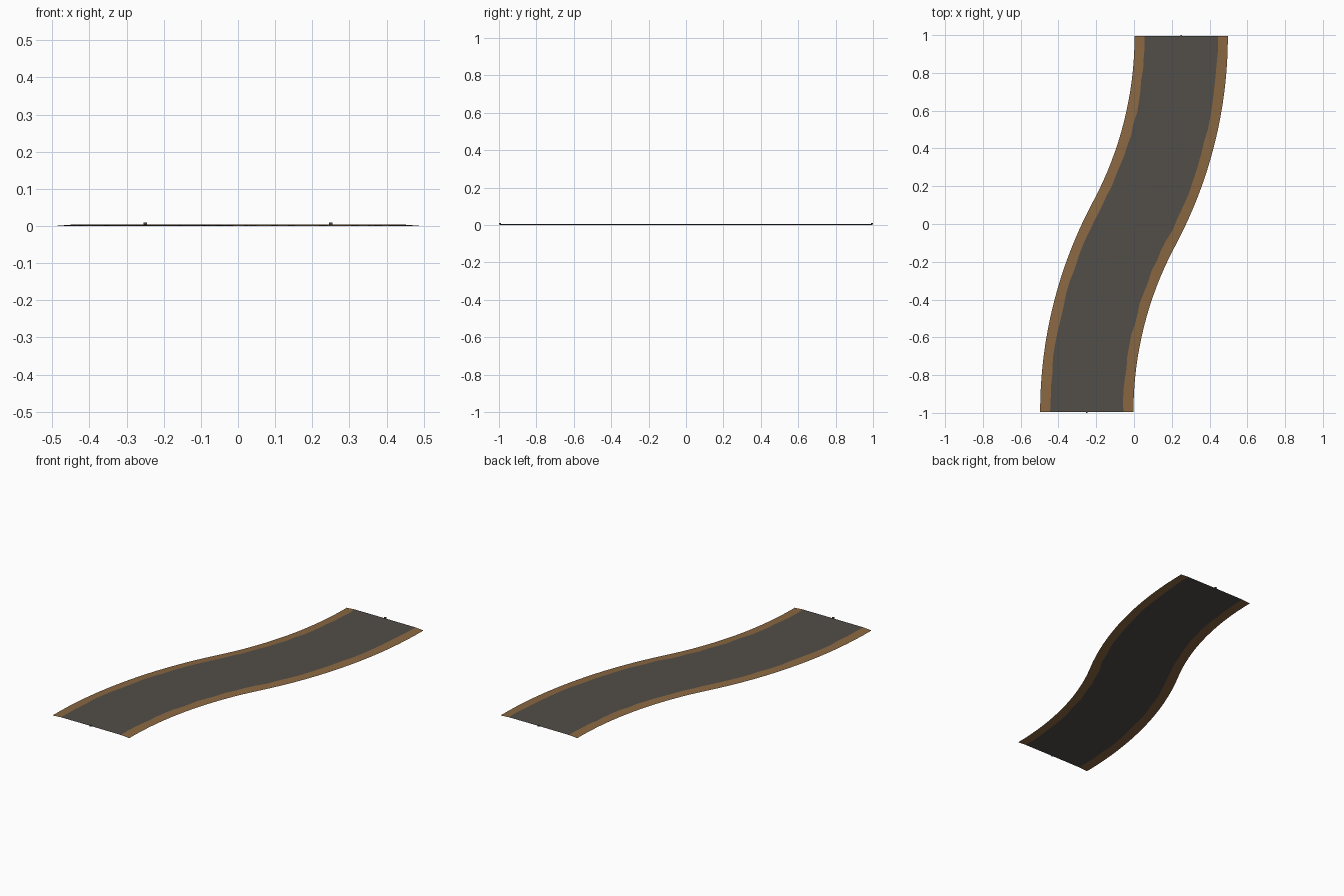
import bpy, bmesh, math, random

if "Cube" in bpy.data.objects:
    bpy.data.objects.remove(bpy.data.objects["Cube"])
random.seed(4)

def material(name, rgb):
    m = bpy.data.materials.new(name)
    lin = [((c / 255 + 0.055) / 1.055) ** 2.4 for c in rgb]
    m.diffuse_color = (*lin, 1)
    m.use_nodes = True
    m.node_tree.nodes["Principled BSDF"].inputs["Base Color"].default_value = m.diffuse_color
    return m

DIRT = material("brown verge", (139, 104, 66))
ASPHALT = material("dark asphalt", (82, 78, 73))

END, SHIFT, STEPS = 0.995, 0.25, 16
RADIUS = (END ** 2 + SHIFT ** 2) / (2 * SHIFT)
SWEEP = math.asin(END / RADIUS)

def path_point(i, off):
    """Point on the S of two mirrored arcs, offset sideways by off."""
    if i < 0:
        x, y = path_point(-i, -off)
        return -x, -y
    a = SWEEP * (1 - i / STEPS)
    r = RADIUS + off
    return SHIFT - RADIUS + r * math.cos(a), END - r * math.sin(a)

# Slightly ragged edge of the asphalt, one inset per row and side
ragged = {(i, s): 0.194 + (random.uniform(-0.004, 0.004) if abs(i) < STEPS else 0)
          for i in range(-STEPS, STEPS + 1) for s in (-1, 1)}

def strip(name, columns, mat):
    """Sheet along the path; columns are functions of the row giving (offset, z)."""
    bm = bmesh.new()
    rows = []
    for i in range(-STEPS, STEPS + 1):
        row = []
        for col in columns:
            off, z = col(i)
            x, y = path_point(i, off)
            row.append(bm.verts.new((x, y, z)))
        rows.append(row)
    for a, b in zip(rows, rows[1:]):
        for k in range(len(columns) - 1):
            bm.faces.new((a[k], a[k + 1], b[k + 1], b[k]))
    me = bpy.data.meshes.new(name)
    bm.to_mesh(me)
    bm.free()
    me.materials.append(mat)
    ob = bpy.data.objects.new(name, me)
    bpy.context.collection.objects.link(ob)
    ob.select_set(True)
    return ob

def left_in(i): return -ragged[i, -1], 0.004
def right_in(i): return ragged[i, 1], 0.004

# Road surface and the sloping dirt verges
strip("road_surface", [left_in, lambda i: (0, 0.0045), right_in], ASPHALT)
strip("left_verge", [lambda i: (-0.247, 0), left_in], DIRT)
strip("right_verge", [right_in, lambda i: (0.247, 0)], DIRT)

# Tiny connector pegs at the middle of both ends
for s, name in ((-1, "front_peg"), (1, "back_peg")):
    bpy.ops.mesh.primitive_cube_add(size=1, location=(s * 0.25, s * 0.995, 0.007))
    peg = bpy.context.object
    peg.name = name
    peg.scale = (0.01, 0.01, 0.006)
    peg.data.materials.append(ASPHALT)
